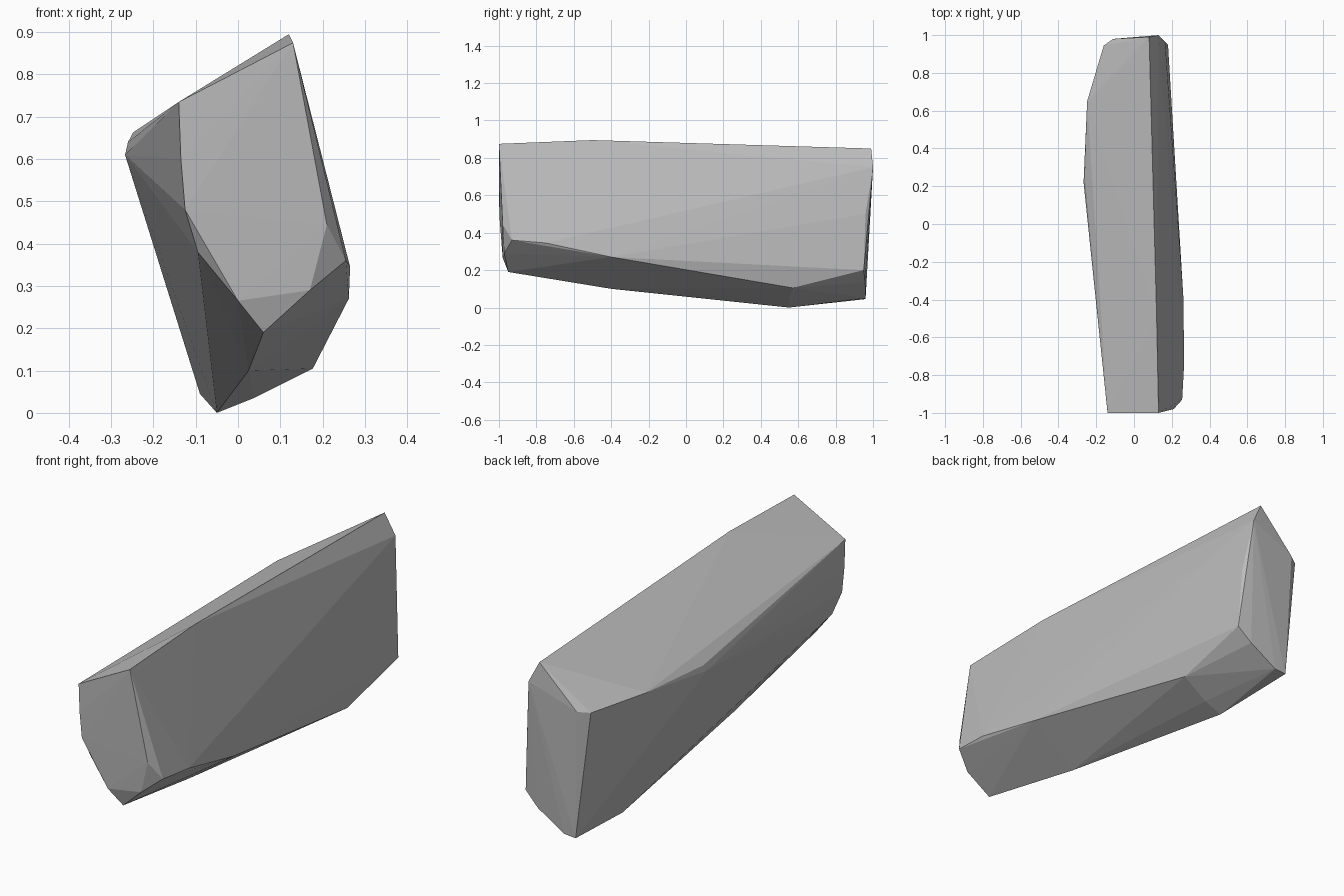
import bpy, bmesh

if "Cube" in bpy.data.objects:
    bpy.data.objects.remove(bpy.data.objects["Cube"])

# Corner points of the faceted stone, grouped by region
front_end = [(-.14, -1, .735), (.13, -1, .875), (.21, -.98, .445), (.17, -.972, .29),
             (0, -.98, .265), (-.125, -.997, .48), (-.135, -1, .6), (-.095, -.965, .38),
             (.06, -.95, .19), (.255, -.93, .36)]
back_end = [(.08, .99, .85), (.13, 1, .75), (.165, .96, .5), (.18, .95, .2),
            (.11, .958, .135), (-.03, .96, .05), (-.09, .96, .045),
            (-.16, .945, .655), (-.11, .98, .66)]
long_sides = [(.12, -.5, .895), (.265, -.75, .345), (.262, -.4, .27), (.177, .57, .105),
              (.04, .55, .036), (-.05, .55, 0), (.025, -.4, .10),
              (-.267, .22, .61), (-.26, .24, .64), (-.248, .65, .663)]

# Stone: one hull around the corners
bm = bmesh.new()
for p in front_end + back_end + long_sides:
    bm.verts.new(p)
res = bmesh.ops.convex_hull(bm, input=bm.verts)
loose = {e for e in res["geom_interior"] + res["geom_unused"] if isinstance(e, bmesh.types.BMVert)}
bmesh.ops.delete(bm, geom=list(loose), context='VERTS')
bmesh.ops.recalc_face_normals(bm, faces=bm.faces)
mesh = bpy.data.meshes.new("stone")
bm.to_mesh(mesh)
bm.free()

# Plain grey stone colour
grey = bpy.data.materials.new("stone_grey")
grey.diffuse_color = (.5, .5, .5, 1)
grey.use_nodes = True
grey.node_tree.nodes["Principled BSDF"].inputs["Base Color"].default_value = grey.diffuse_color
mesh.materials.append(grey)
stone = bpy.data.objects.new("stone", mesh)
bpy.context.collection.objects.link(stone)
